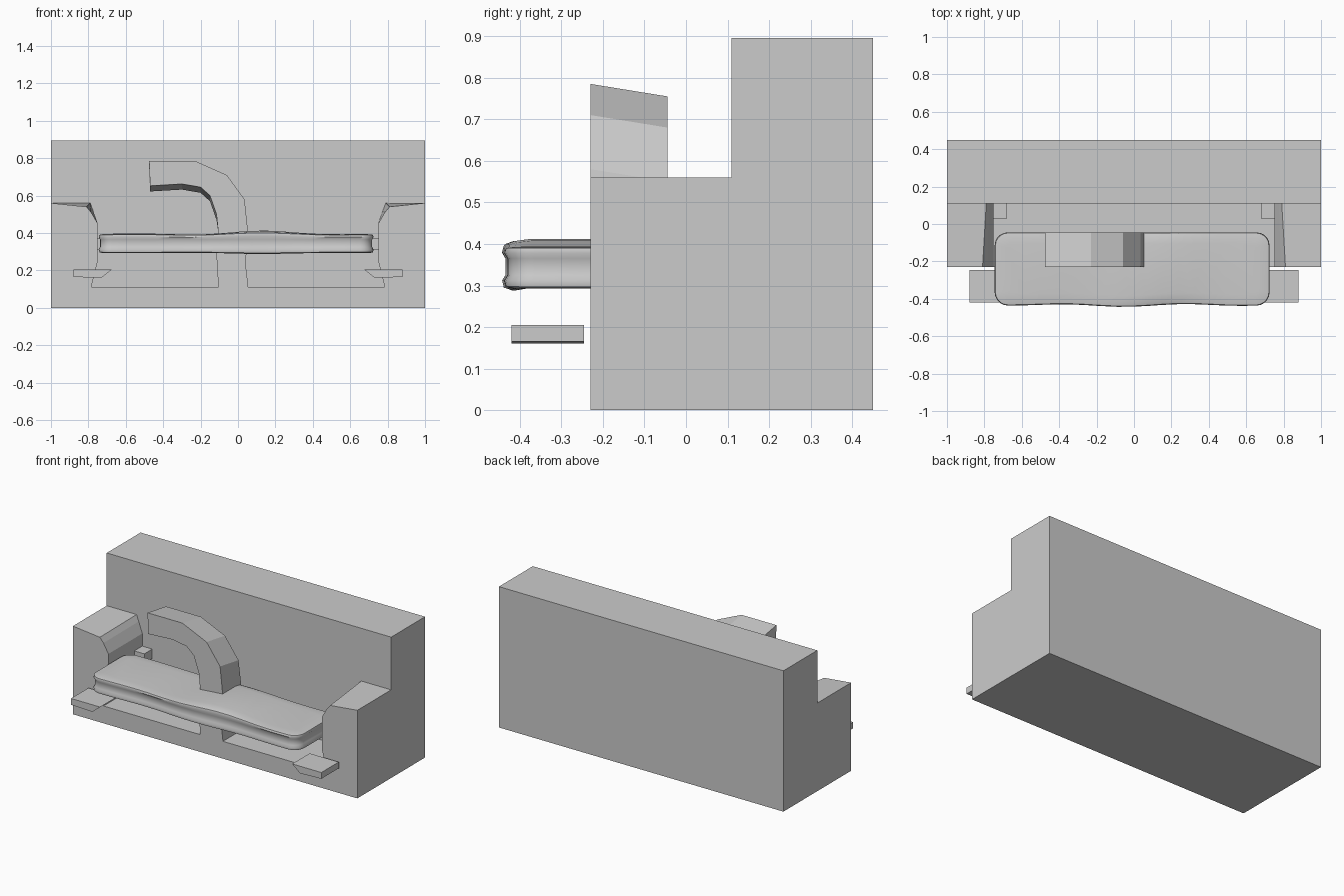
import bpy, bmesh, math

if "Cube" in bpy.data.objects:
    bpy.data.objects.remove(bpy.data.objects["Cube"])


def finish(name, bm):
    bmesh.ops.recalc_face_normals(bm, faces=bm.faces[:])
    me = bpy.data.meshes.new(name)
    bm.to_mesh(me)
    bm.free()
    ob = bpy.data.objects.new(name, me)
    bpy.context.collection.objects.link(ob)
    return ob


def loft(name, front, back, y0, y1):
    """Solid between two matching x-z outlines at depths y0 and y1."""
    bm = bmesh.new()
    a = [bm.verts.new((x, y0, z)) for x, z in front]
    b = [bm.verts.new((x, y1, z)) for x, z in back]
    n = len(a)
    for i in range(n):
        j = (i + 1) % n
        bm.faces.new((a[i], a[j], b[j], b[i]))
    bm.faces.new(a)
    bm.faces.new(b[::-1])
    return finish(name, bm)


def box(name, x0, x1, y0, y1, z0, z1):
    pts = [(x0, z0), (x1, z0), (x1, z1), (x0, z1)]
    return loft(name, pts, pts, y0, y1)


def mirrored(half):
    return half + [(-x, z) for x, z in reversed(half)]


# Base with both arms as one U-shaped solid, slightly lower at the front
arm_front = [(1, 0), (1, .56), (.81, .54), (.785, .51), (.75, .45), (.75, .25), (.785, .11)]
arm_back = [(1, 0), (1, .56), (.79, .56), (.775, .52), (.75, .45), (.75, .25), (.785, .11)]
loft("base_and_arms", mirrored(arm_front), mirrored(arm_back), -.23, .11)

# Tall back block
box("backrest", -1, 1, .11, .45, 0, .895)

# Curved hook rising through the seat
hook = [(-.475, .785), (-.23, .785), (-.06, .71), (.035, .58), (.055, .39), (.04, .24), (.055, .11),
        (-.105, .11), (-.115, .28), (-.105, .40), (-.115, .50), (-.15, .60), (-.20, .645),
        (-.30, .662), (-.47, .652)]
hook_back = [(x, z - .03 if z > .45 else z) for x, z in hook]
loft("curved_hook", hook, hook_back, -.23, -.045)

# Thin ledges in front of the arms, and small brackets behind the cushion
for side, s in (("left", -1), ("right", 1)):
    ledge = [(s * .88, .165), (s * .73, .16), (s * .675, .205), (s * .88, .205)]
    loft(side + "_ledge", ledge, ledge, -.42, -.245)
    xs = sorted((s * .68, s * .75))
    box(side + "_bracket", xs[0], xs[1], .03, .11, .31, .37)


# Soft cushion: stacked rounded-rectangle rings with gentle lumps
def ring(inset, z, lump, steps=5, n=16):
    hx, hy, r = .735 - inset, .195 - inset, max(.07 - inset, .02)
    corners = [(hx - r, hy - r, 0), (-hx + r, hy - r, 90),
               (-hx + r, -hy + r, 180), (hx - r, -hy + r, 270)]
    flat = []
    for k, (cx, cy, a0) in enumerate(corners):
        for i in range(steps + 1):
            a = math.radians(a0 + 90 * i / steps)
            flat.append((cx + r * math.cos(a), cy + r * math.sin(a)))
        # subdivide the long edges so the lumps show
        if k in (0, 2):
            x0, y0 = flat[-1]
            flat += [(x0 * (1 - 2 * i / n), y0) for i in range(1, n)]
    pts = []
    for x, y in flat:
        fade = max(0, 1 - (x / .74) ** 2)
        dy = -.008 * math.sin(9 * x + 2) * fade if y < 0 else 0
        dz = lump * (.014 * math.exp(-(x - .12) ** 2 / .05) + .005 * math.sin(8 * x)) * fade
        pts.append((x - .01, y - .24 + dy, z + dz))
    return pts


bm = bmesh.new()
levels = [(.05, .298, -.3), (.02, .293, -.3), (.004, .297, -.2), (0, .312, 0), (.008, .325, 0),
          (.008, .365, 0), (0, .378, .3), (.004, .39, .6), (.02, .393, .8), (.06, .395, 1)]
rings = [[bm.verts.new(p) for p in ring(*lv)] for lv in levels]
for a, b in zip(rings, rings[1:]):
    for i in range(len(a)):
        j = (i + 1) % len(a)
        bm.faces.new((a[i], a[j], b[j], b[i]))
bm.faces.new(rings[0][::-1])
bm.faces.new(rings[-1])
bmesh.ops.triangulate(bm, faces=[f for f in bm.faces if len(f.verts) > 4])
cushion = finish("seat_cushion", bm)
bpy.context.view_layer.objects.active = cushion
cushion.select_set(True)
bpy.ops.object.shade_smooth_by_angle(angle=math.radians(50))
